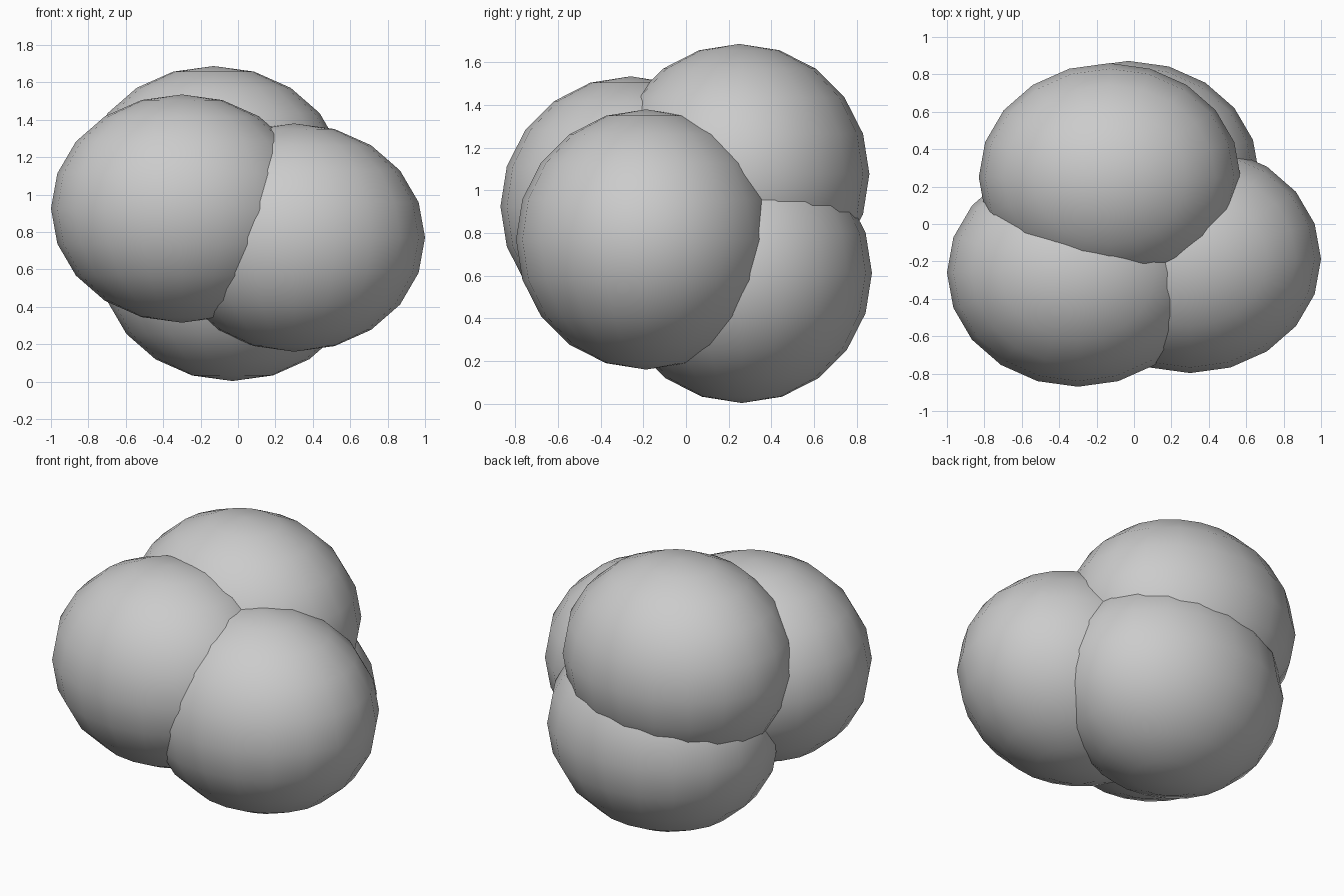
import bpy

if "Cube" in bpy.data.objects:
    bpy.data.objects.remove(bpy.data.objects["Cube"])

# Four overlapping lobes, all the same ellipsoid stretched along x
RADII = (0.70, 0.61, 0.61)
LOBES = {
    "lobe_front_left": (-0.30, -0.26, 0.925),
    "lobe_front_right": (0.30, -0.187, 0.77),
    "lobe_back_top": (-0.13, 0.25, 1.077),
    "lobe_back_bottom": (-0.03, 0.262, 0.613),
}


def lobe(name, center):
    bpy.ops.mesh.primitive_uv_sphere_add(segments=20, ring_count=10, radius=1, location=center)
    ob = bpy.context.object
    ob.name = name
    ob.scale = RADII
    bpy.ops.object.transform_apply(location=False, rotation=False, scale=True)
    bpy.ops.object.shade_smooth()


for name, center in LOBES.items():
    lobe(name, center)
